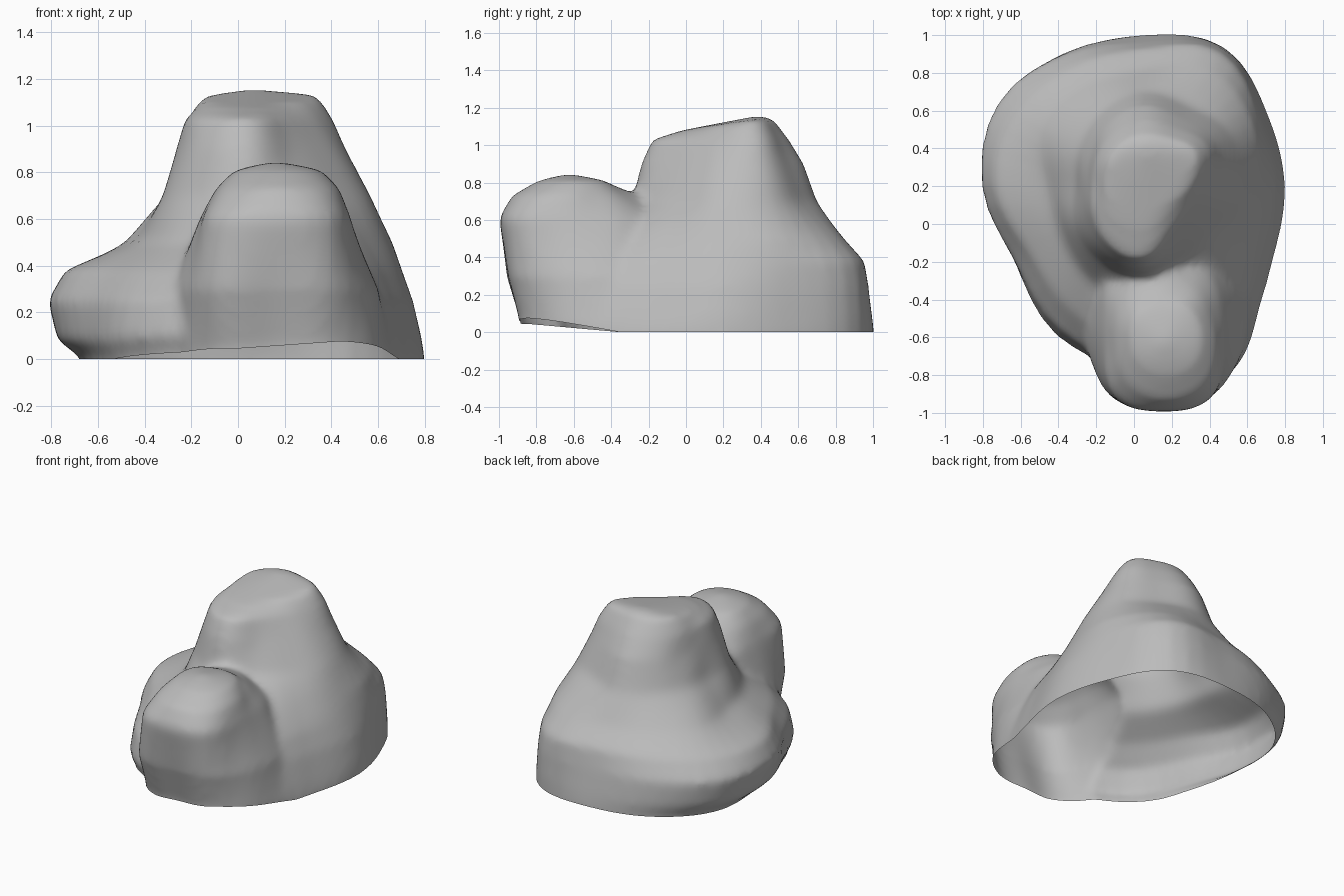
import bpy
import bmesh
import math

default_cube = bpy.data.objects.get("Cube")
if default_cube:
    bpy.data.objects.remove(default_cube, do_unlink=True)

STEPS = 4        # spline samples between neighbouring spokes
DEPTH = -0.2     # solids run below ground, then get trimmed open


def closed_spline(radii):
    """Smoothly resample a closed list of spoke lengths."""
    count = len(radii)
    result = []
    for i in range(count):
        a, b, c, d = (radii[(i + k) % count] for k in (-1, 0, 1, 2))
        for step in range(STEPS):
            t = step / STEPS
            result.append(b + 0.5 * t * (c - a + t * (2 * a - 5 * b + 4 * c - d
                                                      + t * (3 * (b - c) + d - a))))
    return result


def add_loft(bm, centre, levels, cap, tilt=0.0):
    """Stack closed contours (height, spoke lengths in hundredths) into a solid."""
    cx, cy = centre
    lowest = [(DEPTH, levels[0][1])]
    rings = []
    for height, radii in lowest + levels:
        spokes = closed_spline(radii)
        ring = []
        for i, length in enumerate(spokes):
            angle = math.tau * i / len(spokes)
            x = length / 100 * math.cos(angle)
            y = length / 100 * math.sin(angle)
            lean = tilt * y if height > 1.05 else 0
            ring.append(bm.verts.new((cx + x, cy + y, height + lean)))
        rings.append(ring)
    count = len(rings[0])
    for low, high in zip(rings, rings[1:]):
        for i in range(count):
            j = (i + 1) % count
            bm.faces.new((low[i], low[j], high[j], high[i]))
    top = bm.verts.new(cap)
    for i in range(count):
        bm.faces.new((rings[-1][i], rings[-1][(i + 1) % count], top))
    bm.faces.new(list(reversed(rings[0])))


# Contours: spokes run anticlockwise from +x in equal steps
main_mound = [
    (0.00, [75, 76, 85, 80, 80, 79, 70, 73, 88, 94, 96, 79]),
    (0.08, [74, 75, 85, 79, 82, 86, 82, 79, 92, 97, 95, 77]),
    (0.25, [70, 73, 84, 76, 81, 89, 86, 79, 88, 94, 89, 72]),
    (0.38, [65, 71, 82, 73, 74, 79, 79, 70, 76, 84, 81, 66]),
    (0.50, [60, 67, 71, 62, 61, 60, 50, 50, 57, 66, 68, 58]),
    (0.70, [51, 54, 49, 50, 45, 40, 36, 42, 46, 49, 44, 44]),
    (0.90, [39, 45, 41, 43, 38, 32, 31, 35, 41, 44, 34, 33]),
    (1.03, [31, 40, 35, 35, 32, 29, 27, 31, 36, 38, 28, 26]),
    (1.11, [24, 33, 28, 26, 25, 23, 20, 21, 23, 22, 18, 18]),
]
front_knob = [
    (0.00, [50, 60, 60, 60, 55, 50, 40, 42, 42, 38, 44, 47]),
    (0.30, [45, 48, 50, 50, 50, 46, 43, 44, 50, 45, 49, 46]),
    (0.61, [32, 33, 37, 40, 38, 34, 31, 35, 49, 50, 50, 38]),
    (0.73, [25, 23, 22, 25, 24, 23, 24, 28, 38, 43, 42, 33]),
    (0.81, [18, 13, 8, 6, 6, 10, 15, 19, 25, 29, 29, 24]),
]

bm = bmesh.new()
add_loft(bm, (0.05, 0.2), main_mound, (0.06, 0.37, 1.155), tilt=0.14)
add_loft(bm, (0.15, -0.5), front_knob, (0.16, -0.63, 0.85))
bmesh.ops.recalc_face_normals(bm, faces=bm.faces)
mesh = bpy.data.meshes.new("boulder")
bm.to_mesh(mesh)
bm.free()
boulder = bpy.data.objects.new("boulder", mesh)
bpy.context.collection.objects.link(boulder)
bpy.ops.object.select_all(action='DESELECT')
boulder.select_set(True)
bpy.context.view_layer.objects.active = boulder

# Fuse the two mounds and weather the joint
fuse = boulder.modifiers.new("fuse", 'REMESH')
fuse.mode = 'VOXEL'
fuse.voxel_size = 0.025
weather = boulder.modifiers.new("weather", 'SMOOTH')
weather.factor = 0.5
weather.iterations = 12
for name in ("fuse", "weather"):
    bpy.ops.object.modifier_apply(modifier=name)

# Trim the underside open and lift the front rim a little
bm = bmesh.new()
bm.from_mesh(boulder.data)
bmesh.ops.bisect_plane(bm, geom=bm.verts[:] + bm.edges[:] + bm.faces[:],
                       plane_co=(0, 0, 0), plane_no=(0, 0, 1), clear_inner=True)
for v in bm.verts:
    reach = min(max((-0.35 - v.co.y) / 0.5, 0), 1)
    rim = reach * (0.045 + 0.07 * max(v.co.x, 0))
    v.co.z += rim * max(0, 1 - v.co.z / 0.3)
bm.to_mesh(boulder.data)
bm.free()

# Plain stone colour
stone = bpy.data.materials.new("stone grey")
stone.use_nodes = True
colour = (0.5, 0.5, 0.5, 1)
stone.diffuse_color = colour
stone.node_tree.nodes["Principled BSDF"].inputs["Base Color"].default_value = colour
boulder.data.materials.clear()
boulder.data.materials.append(stone)
bpy.ops.object.shade_smooth()
